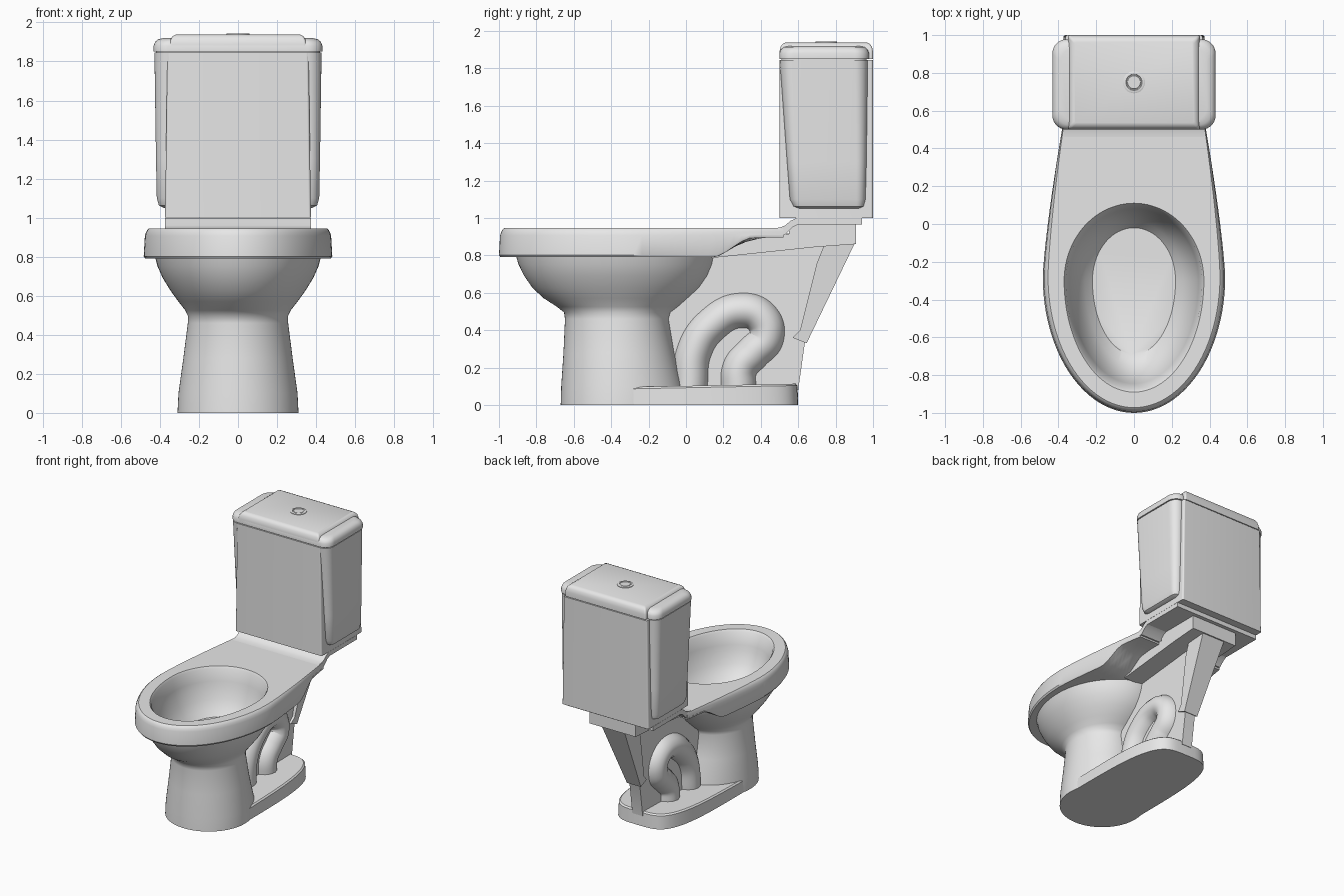
import bpy, bmesh, math

if "Cube" in bpy.data.objects:
    bpy.data.objects.remove(bpy.data.objects["Cube"])

grey = bpy.data.materials.new("grey_ceramic")
grey.use_nodes = True
grey.diffuse_color = (0.8, 0.8, 0.8, 1)
grey.node_tree.nodes["Principled BSDF"].inputs["Base Color"].default_value = (0.8, 0.8, 0.8, 1)

N = 24  # points per quarter outline


def finish(bm, name, angle):
    bmesh.ops.recalc_face_normals(bm, faces=bm.faces)
    me = bpy.data.meshes.new(name)
    bm.to_mesh(me)
    bm.free()
    ob = bpy.data.objects.new(name, me)
    bpy.context.collection.objects.link(ob)
    me.materials.append(grey)
    smooth(ob, angle)


def smooth(ob, angle):
    bpy.ops.object.select_all(action='DESELECT')
    ob.select_set(True)
    bpy.context.view_layer.objects.active = ob
    bpy.ops.object.shade_smooth_by_angle(angle=math.radians(angle))


def loft(name, rings, start=True, end=True, angle=35):
    """Skin a list of equal-length closed rings."""
    bm = bmesh.new()
    vs = [[bm.verts.new(p) for p in r] for r in rings]
    n = len(vs[0])
    for a, b in zip(vs, vs[1:]):
        for i in range(n):
            j = (i + 1) % n
            bm.faces.new((a[i], a[j], b[j], b[i]))
    if start:
        bm.faces.new(vs[0])
    if end:
        bm.faces.new(vs[-1])
    finish(bm, name, angle)


def mirrored(half, z):
    """Close a front-to-back half outline over x = 0."""
    full = half + [(-x, y) for x, y in half[-2:0:-1]]
    return [(x, y, z) for x, y in full]


def egg(front, back, w, z, mid=-0.3):
    half = []
    for i in range(2 * N + 1):
        a = math.pi * i / (2 * N)
        r = mid - front if i < N else back - mid
        half.append((w * math.sin(a), mid - r * math.cos(a)))
    return mirrored(half, z)


def deck_outline(inset):
    """Rounded front, tapering sides and a straight back, inset most at the front."""
    half = []
    for i in range(2 * N + 1):
        if i <= N:
            a = math.pi / 2 * i / N
            p = ((0.483 - inset) * math.sin(a), -0.28 - (0.72 - inset) * math.cos(a))
        else:
            u = (i - N) / N
            k = min(u / 0.75, 1)
            w = 0.483 - 0.105 * k ** 1.3 - inset * (1 - 0.8 * k)
            p = (w * min(1, (1 - u) / 0.25), -0.28 + 0.8 * k)
        half.append(p)
    return mirrored(half, 0)


def rrect(w, y0, y1, r, z, inset=0):
    w, y0, y1 = w - inset, y0 + inset, y1 - inset
    ring = []
    corners = [(w, y1, 0), (-w, y1, 90), (-w, y0, 180), (w, y0, 270)]
    for cx, cy, a0 in corners:
        sx, sy = math.copysign(r, cx), r if cy == y1 else -r
        for k in range(9):
            a = math.radians(a0 + 90 * k / 8)
            ring.append((cx - sx + r * math.cos(a), cy - sy + r * math.sin(a), z))
    return ring


def side_profile(name, pts, w=None):
    """Extrude a (y, z) side outline across x; a third value sets the half width there."""
    sides = [[(s * (p[2] if w is None else w), p[0], p[1]) for p in pts] for s in (-1, 1)]
    loft(name, sides, angle=25)


def under(y):
    """Height of the deck underside, curving up behind the bowl."""
    t = min(max((y - 0.14) / 0.22, 0), 1)
    return 0.79 + 0.105 * t * t * (3 - 2 * t)


# Rim, deck and inside of the bowl as one skin
lip = deck_outline(0.008)
throat = egg(-0.86, 0.12, 0.38, 0)
rings = []
for t in (1, 0.75, 0.5, 0.25, 0):
    ring = []
    for a, b in zip(lip, throat):
        y = a[1] + (b[1] - a[1]) * t
        ring.append((a[0] + (b[0] - a[0]) * t, y, under(y)))
    rings.append(ring)
rings.append([(x, y, under(y) + 0.012) for x, y, _ in deck_outline(0)])
for inset, z in ((0.006, 0.907), (0.012, 0.925), (0.019, 0.938), (0.028, 0.945)):
    rings.append([(x, y, z) for x, y, _ in deck_outline(inset)])
for front, back, w, z in ((-0.89, 0.11, 0.37, 0.945), (-0.875, 0.10, 0.36, 0.93),
                          (-0.845, 0.08, 0.342, 0.84), (-0.835, 0.07, 0.332, 0.80),
                          (-0.80, 0.045, 0.30, 0.715), (-0.75, 0.01, 0.26, 0.65),
                          (-0.69, -0.02, 0.22, 0.61)):
    rings.append(egg(front, back, w, z))
loft("rim_and_bowl_inside", rings, start=False)

# Pedestal column flaring into the outer bowl
pedestal = [(-0.67, 0.0, 0.31, 0), (-0.667, -0.01, 0.305, 0.1), (-0.655, -0.06, 0.28, 0.28),
            (-0.647, -0.09, 0.257, 0.46), (-0.652, -0.08, 0.256, 0.495),
            (-0.69, -0.04, 0.27, 0.525), (-0.76, 0.01, 0.305, 0.57),
            (-0.82, 0.07, 0.345, 0.625), (-0.865, 0.115, 0.385, 0.69),
            (-0.895, 0.14, 0.412, 0.75), (-0.91, 0.15, 0.425, 0.80)]
loft("pedestal", [egg(f, b, w, z, -0.36) for f, b, w, z in pedestal], end=False, angle=50)


# Foot plate, rising slightly to the back
def foot(z, inset):
    half = []
    for i in range(2 * N + 1):
        a = math.pi * i / (2 * N)
        s, c = math.sin(a), math.cos(a)
        w = 0.302 - inset
        if i < N:
            half.append((w * s, -0.36 - w * c))
        else:
            half.append((w * s ** 0.5, -0.36 + (0.96 - inset) * abs(c) ** 0.5))
    return [(x, y, z + (0.02 * (y + 0.1) if z > 0 else 0)) for x, y, _ in mirrored(half, 0)]


loft("foot_plate", [foot(0, 0), foot(0.09, 0.004), foot(0.1, 0.015)])

# Rear web, flange, strut and tank shelf
side_profile("rear_web", [(-0.12, 0.08), (0.6, 0.08), (0.635, 0.33), (0.88, 0.88),
                          (0.62, 0.92), (0.4, 0.91), (0.14, 0.8), (0.06, 0.68), (-0.12, 0.5)], 0.045)
side_profile("web_flange", [(0.13, 0.785), (0.7, 0.845), (0.905, 0.86), (0.905, 0.91),
                            (0.4, 0.915), (0.3, 0.89), (0.15, 0.80)], 0.2)
side_profile("rear_strut", [(0.57, 0.36, 0.06), (0.645, 0.33, 0.06), (0.905, 0.87, 0.1),
                            (0.74, 0.86, 0.1), (0.7, 0.76, 0.095), (0.61, 0.4, 0.065)])
side_profile("shelf_block", [(0.55, 0.9), (0.62, 0.86), (0.91, 0.86), (0.91, 0.97), (0.55, 0.97)], 0.2)
side_profile("tank_shelf", [(0.46, 0.945), (0.5, 0.948), (0.53, 0.96), (0.56, 0.985), (0.59, 0.999),
                            (0.94, 0.999), (0.94, 0.965), (0.6, 0.965), (0.57, 0.95),
                            (0.53, 0.91), (0.46, 0.9)], 0.374)

# Trapway pipe
curve = bpy.data.curves.new("trapway_pipe", 'CURVE')
curve.dimensions = '3D'
curve.bevel_depth = 0.1
curve.bevel_resolution = 6
path = [(0.02, 0.08), (0.045, 0.29), (0.14, 0.43), (0.29, 0.505), (0.405, 0.465),
        (0.43, 0.36), (0.36, 0.28), (0.29, 0.2), (0.28, 0.08)]
spline = curve.splines.new('BEZIER')
spline.bezier_points.add(len(path) - 1)
for bp, (y, z) in zip(spline.bezier_points, path):
    bp.co = (0, y, z)
    bp.handle_left_type = bp.handle_right_type = 'AUTO'
pipe = bpy.data.objects.new("trapway_pipe", curve)
bpy.context.collection.objects.link(pipe)
curve.materials.append(grey)
pipe.scale.x = 1.25
bpy.ops.object.select_all(action='DESELECT')
pipe.select_set(True)
bpy.context.view_layer.objects.active = pipe
bpy.ops.object.convert(target='MESH')
smooth(bpy.context.object, 60)

# Tank: centre panel body plus bulging cheeks
loft("tank_body", [rrect(0.374, 0.5, 1.0, 0.012, 1.0), rrect(0.372, 0.5, 1.0, 0.012, 1.1),
                   rrect(0.362, 0.5, 1.0, 0.012, 1.845)])
loft("tank_cheeks", [rrect(0.38, 0.60, 0.93, 0.03, 1.05), rrect(0.405, 0.575, 0.95, 0.04, 1.062),
                     rrect(0.416, 0.555, 0.96, 0.05, 1.10), rrect(0.42, 0.54, 0.965, 0.055, 1.3),
                     rrect(0.428, 0.501, 0.972, 0.07, 1.845)])
loft("lid_seam", [rrect(0.42, 0.51, 0.965, 0.065, z) for z in (1.83, 1.87)])

# Lid: wide lower cap and raised centre
steps = ((0, 0), (0.03, 0), (0.05, 0.008), (0.062, 0.022), (0.068, 0.045))
loft("lid_sides", [rrect(0.432, 0.5, 0.978, 0.075, 1.851 + h, i) for h, i in steps])
loft("lid_centre", [rrect(0.35, 0.5, 1.0, 0.012, 1.851 + h * 1.28, i * 0.75) for h, i in steps])


# Flush button
def disc(r, z):
    return [(r * math.cos(math.tau * k / 32), 0.75 + r * math.sin(math.tau * k / 32), z)
            for k in range(32)]


loft("flush_button", [disc(0.058, 1.93), disc(0.058, 1.942), disc(0.054, 1.944),
                      disc(0.043, 1.944), disc(0.041, 1.94), disc(0.036, 1.94),
                      disc(0.034, 1.943)])
